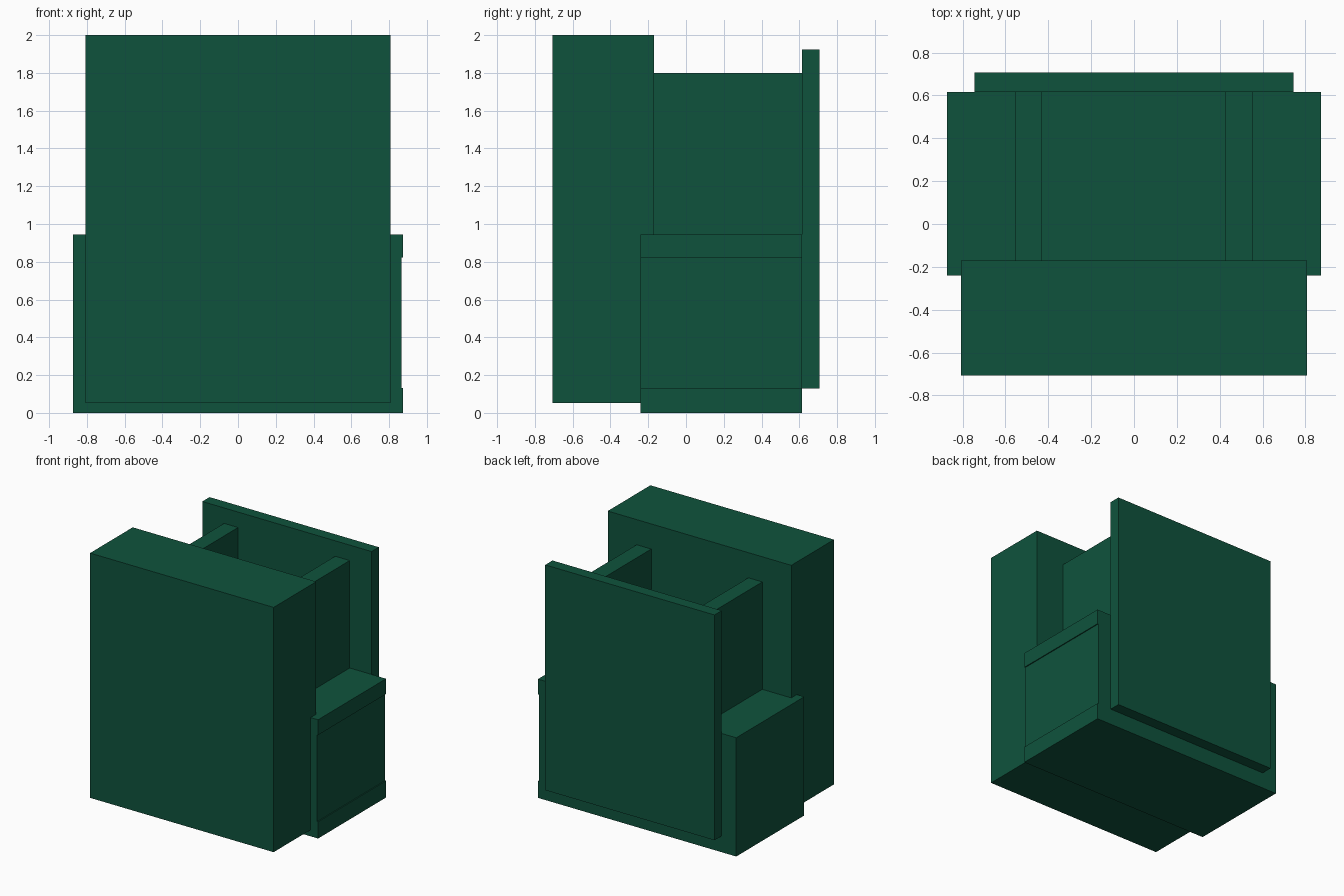
import bpy, bmesh

if "Cube" in bpy.data.objects:
    bpy.data.objects.remove(bpy.data.objects["Cube"])

green = bpy.data.materials.new("dark green")
green.diffuse_color = (0.0048, 0.086, 0.046, 1)
green.use_nodes = True
green.node_tree.nodes["Principled BSDF"].inputs["Base Color"].default_value = green.diffuse_color


def finish(name, bm):
    bmesh.ops.recalc_face_normals(bm, faces=bm.faces[:])
    mesh = bpy.data.meshes.new(name)
    bm.to_mesh(mesh)
    bm.free()
    mesh.materials.append(green)
    obj = bpy.data.objects.new(name, mesh)
    bpy.context.collection.objects.link(obj)


def extrude_y(name, profile, y0, y1):
    """Solid from an x/z outline, extruded along y."""
    bm = bmesh.new()
    face = bm.faces.new([bm.verts.new((x, y0, z)) for x, z in profile])
    out = bmesh.ops.extrude_face_region(bm, geom=[face])
    verts = [g for g in out["geom"] if isinstance(g, bmesh.types.BMVert)]
    bmesh.ops.translate(bm, verts=verts, vec=(0, y1 - y0, 0))
    finish(name, bm)


def slab(name, half_x, y0, y1, z0, z1):
    extrude_y(name, [(-half_x, z0), (half_x, z0), (half_x, z1), (-half_x, z1)], y0, y1)


# Hollow channel: floor, side walls, shoulders and two uprights;
# the right wall is very slightly recessed between floor and shoulder
channel = [
    (-0.873, 0), (0.873, 0), (0.873, 0.133), (0.865, 0.133), (0.865, 0.823),
    (0.873, 0.823), (0.873, 0.945), (0.553, 0.945), (0.553, 1.8), (0.425, 1.8),
    (0.425, 0.823), (0.742, 0.823), (0.742, 0.133), (-0.745, 0.133),
    (-0.745, 0.823), (-0.43, 0.823), (-0.43, 1.8), (-0.553, 1.8),
    (-0.553, 0.945), (-0.873, 0.945),
]
extrude_y("channel_body", channel, -0.24, 0.615)

# Thick front block
slab("front_block", 0.808, -0.706, -0.17, 0.052, 2.0)

# Thin back plate
slab("back_plate", 0.745, 0.615, 0.706, 0.13, 1.923)
